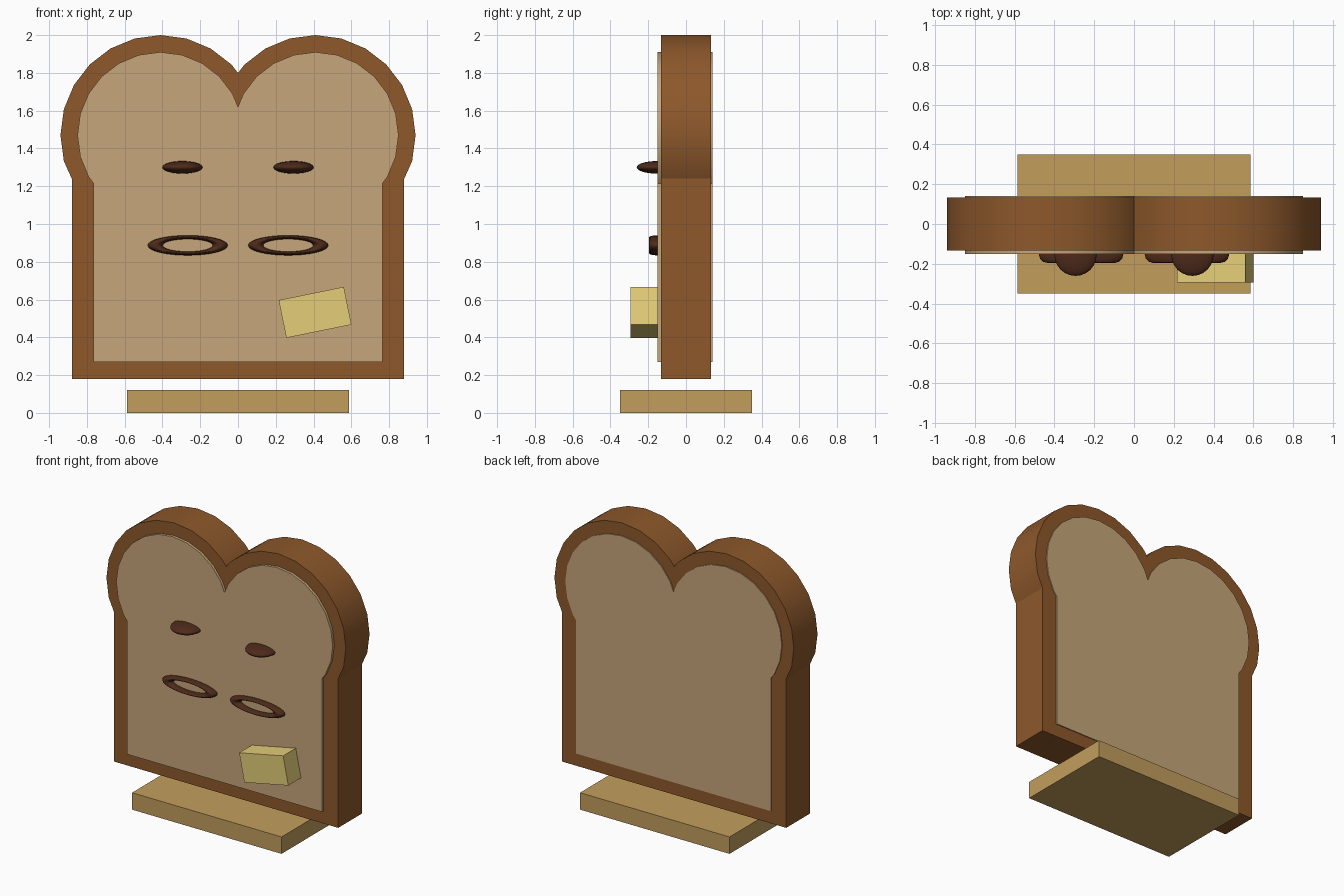
import bpy, bmesh, math

if "Cube" in bpy.data.objects:
    bpy.data.objects.remove(bpy.data.objects["Cube"])


def material(name, srgb):
    m = bpy.data.materials.new(name)
    m.diffuse_color = [((c / 255 + 0.055) / 1.055) ** 2.4 for c in srgb] + [1]
    m.use_nodes = True
    m.node_tree.nodes["Principled BSDF"].inputs["Base Color"].default_value = m.diffuse_color
    return m


CRUST = material("crust", (141, 88, 43))
CRUMB = material("crumb", (198, 166, 122))
DARK = material("dark_brown", (78, 42, 26))
BUTTER = material("butter", (228, 206, 120))
WOOD = material("wood", (194, 158, 92))


def finish(obj, name, mat, smooth=None):
    obj.name = name
    obj.data.materials.append(mat)
    if smooth:
        bpy.ops.object.select_all(action='DESELECT')
        obj.select_set(True)
        bpy.context.view_layer.objects.active = obj
        bpy.ops.object.shade_smooth_by_angle(angle=math.radians(smooth))
    return obj


def box(name, mat, size, loc, rot_y=0):
    bpy.ops.mesh.primitive_cube_add(size=1, location=loc, rotation=(0, rot_y, 0))
    bpy.context.object.scale = size
    return finish(bpy.context.object, name, mat)


def bread_slab(name, mat, half_w, bottom, shoulder, radius, last_deg, first_deg, notch, y0, y1):
    """Two-lobed bread outline, extruded from y0 to y1."""
    right = [(half_w, bottom), (half_w, shoulder)]
    for deg in range(first_deg, last_deg + 1, 15):
        a = math.radians(deg)
        right.append((0.41 + radius * math.cos(a), 1.47 + radius * math.sin(a)))
    outline = right + [(0, notch)] + [(-x, z) for x, z in reversed(right)]
    bm = bmesh.new()
    face = bm.faces.new([bm.verts.new((x, y0, z)) for x, z in outline])
    ext = bmesh.ops.extrude_face_region(bm, geom=[face], use_keep_orig=True)
    moved = [v for v in ext["geom"] if isinstance(v, bmesh.types.BMVert)]
    bmesh.ops.translate(bm, vec=(0, y1 - y0, 0), verts=moved)
    bmesh.ops.recalc_face_normals(bm, faces=bm.faces)
    mesh = bpy.data.meshes.new(name)
    bm.to_mesh(mesh)
    bm.free()
    obj = bpy.data.objects.new(name, mesh)
    bpy.context.collection.objects.link(obj)
    return finish(obj, name, mat, 20)


# Bread: crust, with a slightly proud crumb showing on both faces
bread_slab("crust", CRUST, 0.88, 0.18, 1.24, 0.53, 135, -15, 1.80, -0.133, 0.133)
bread_slab("crumb", CRUMB, 0.765, 0.27, 1.215, 0.44, 150, -30, 1.62, -0.152, 0.14)

# Face: flattened eyes and ring-shaped mouth halves
for side, s in (("left", -1), ("right", 1)):
    bpy.ops.mesh.primitive_uv_sphere_add(segments=24, ring_count=16, radius=1,
                                         location=(s * 0.294, -0.155, 1.30))
    bpy.context.object.scale = (0.106, 0.106, 0.033)
    finish(bpy.context.object, side + "_eye", DARK, 40)

    bpy.ops.mesh.primitive_torus_add(major_segments=32, minor_segments=12,
                                     major_radius=0.172, minor_radius=0.04,
                                     location=(s * 0.266, -0.155, 0.887),
                                     rotation=(math.pi / 2, 0, 0))
    bpy.context.object.scale = (1, 0.31, 1)
    bpy.context.object.scale.y = 0.25
    finish(bpy.context.object, side + "_mouth_ring", DARK, 60)

# Tilted butter pat and wooden stand
box("butter_pat", BUTTER, (0.352, 0.164, 0.204), (0.408, -0.212, 0.532), math.radians(-11.5))
box("stand", WOOD, (1.174, 0.70, 0.12), (0, 0, 0.06))
